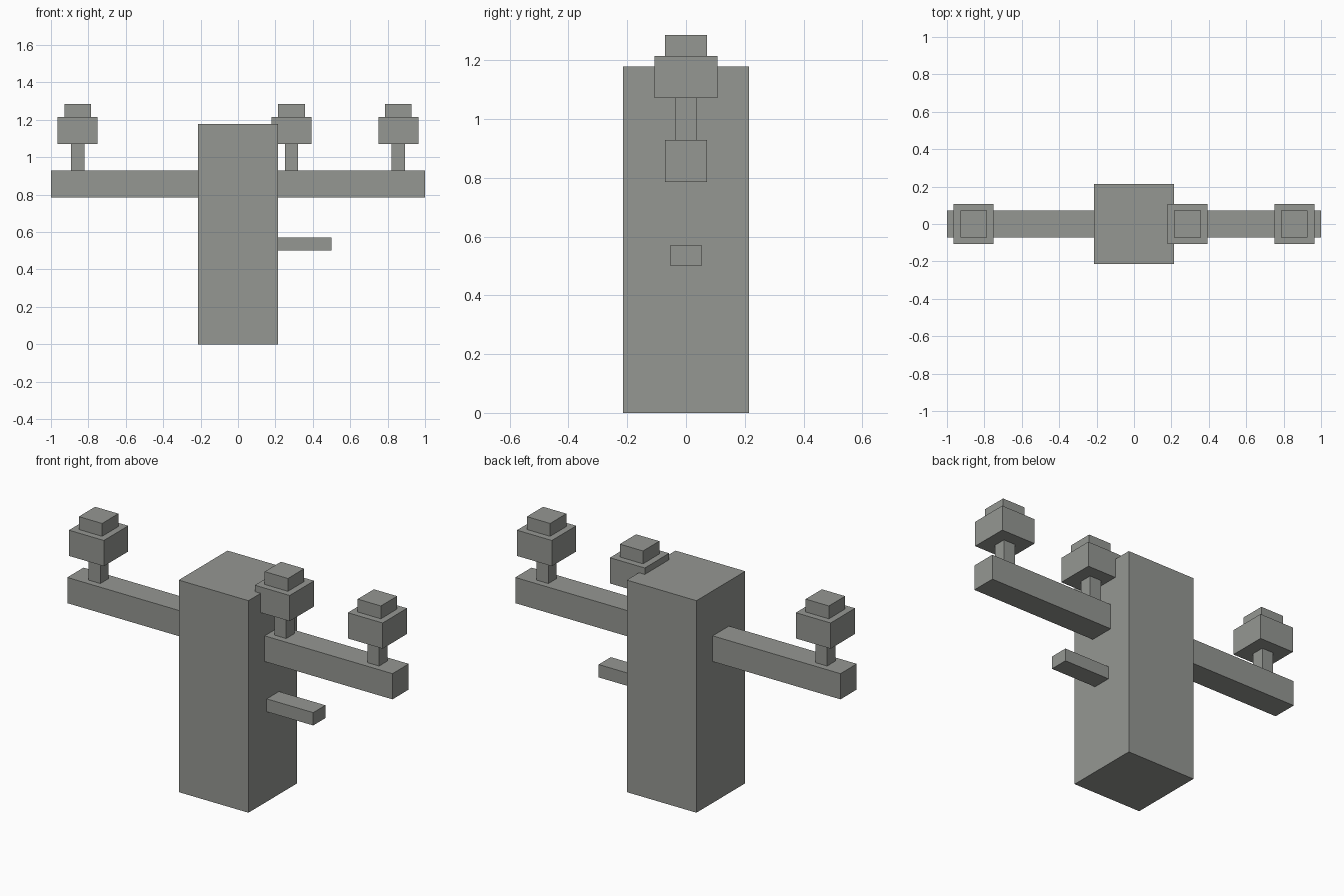
import bpy

cube = bpy.data.objects.get("Cube")
if cube:
    bpy.data.objects.remove(cube, do_unlink=True)

U = 1 / 14  # one block unit

grey = bpy.data.materials.new("stone grey")
GREY = (0.30, 0.31, 0.29, 1)
grey.diffuse_color = GREY
grey.use_nodes = True
bsdf = grey.node_tree.nodes["Principled BSDF"]
bsdf.inputs["Base Color"].default_value = GREY
bsdf.inputs["Roughness"].default_value = 0.8


def box(name, x, y, z):
    """Add a box from (min, max) ranges in block units."""
    ranges = (x, y, z)
    bpy.ops.mesh.primitive_cube_add(
        size=1, location=[(a + b) / 2 * U for a, b in ranges])
    ob = bpy.context.object
    ob.name = name
    ob.scale = [(b - a) * U for a, b in ranges]
    bpy.ops.object.transform_apply(location=False, rotation=False, scale=True)
    ob.data.materials.append(grey)
    return ob


def lantern(name, x):
    """Post, wide head and small cap standing on an arm."""
    parts = (("post", 0.5, 13, 15), ("head", 1.5, 15, 17), ("cap", 1, 17, 18))
    for part, half, z0, z1 in parts:
        box(f"{name}_{part}", (x - half, x + half), (-half, half), (z0, z1))


# Central column
box("column", (-3, 3), (-3, 3), (0, 16.5))

# Arms on both sides
box("left_arm", (3, 14), (-1, 1), (11, 13))
box("right_arm", (-14, -3), (-1, 1), (11, 13))

# Short peg below the left arm
box("peg", (3, 7), (-0.75, 0.75), (7, 8))

# Lanterns along the arms
lantern("right_lantern", -12)
lantern("inner_lantern", 4)
lantern("left_lantern", 12)
